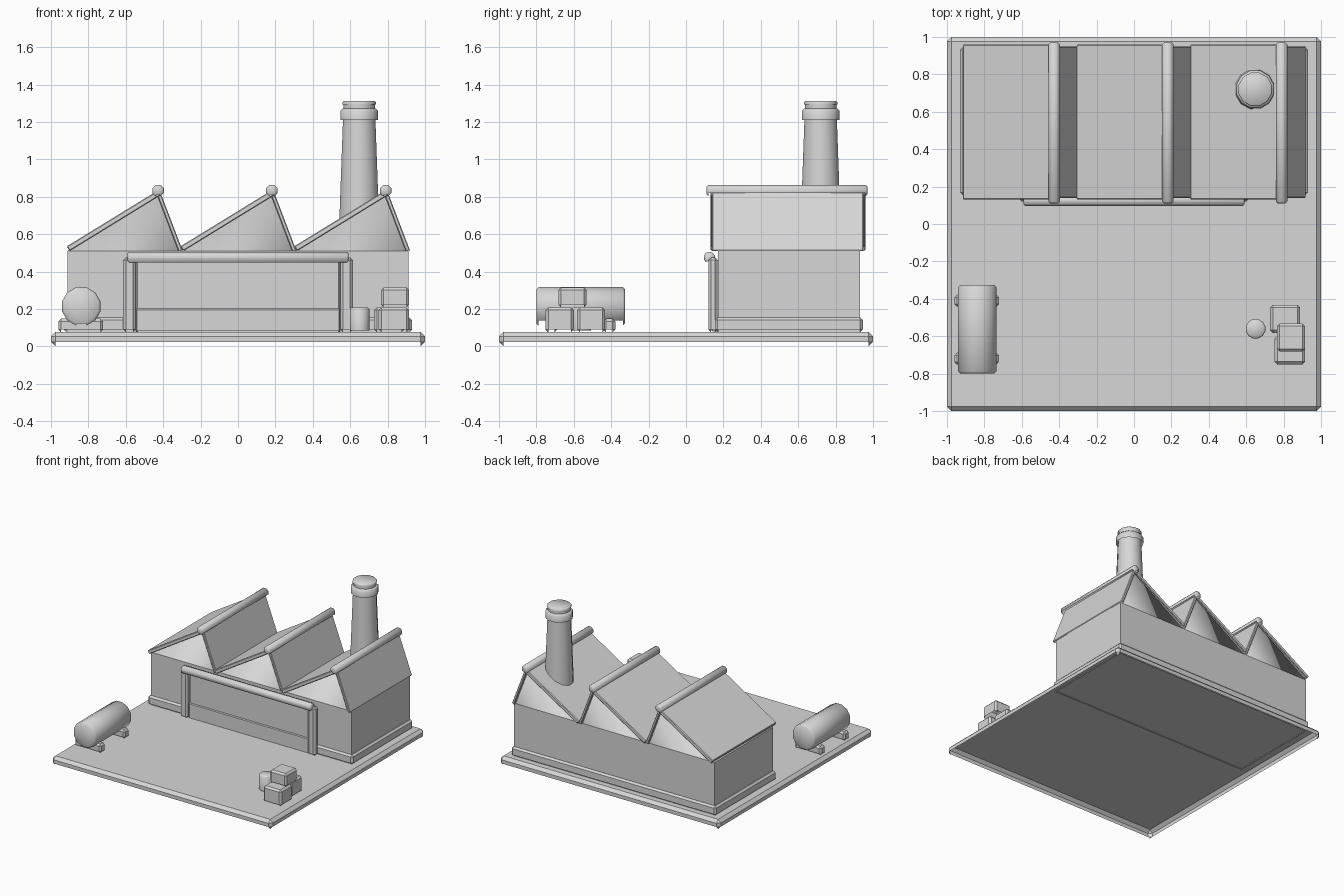
import bpy, bmesh
from math import pi, radians, hypot
from mathutils import Matrix

if "Cube" in bpy.data.objects:
    bpy.data.objects.remove(bpy.data.objects["Cube"], do_unlink=True)

grey = bpy.data.materials.new("plain grey")
grey.use_nodes = True
COLOUR = (0.68, 0.68, 0.68, 1)
grey.diffuse_color = COLOUR
grey.node_tree.nodes["Principled BSDF"].inputs["Base Color"].default_value = COLOUR


def finish(name, bm, bevel=0, smooth_angle=35):
    # chamfer the sharp edges, then leave the part open underneath
    bmesh.ops.recalc_face_normals(bm, faces=bm.faces)
    if bevel:
        sharp = [e for e in bm.edges if e.calc_face_angle(0) > radians(50)]
        bmesh.ops.bevel(bm, geom=sharp, offset=bevel, segments=1, affect="EDGES",
                        clamp_overlap=True)
    bm.normal_update()
    under = [f for f in bm.faces if f.normal.z < -0.65]
    bmesh.ops.delete(bm, geom=under, context="FACES")
    mesh = bpy.data.meshes.new(name)
    bm.to_mesh(mesh)
    bm.free()
    mesh.materials.append(grey)
    obj = bpy.data.objects.new(name, mesh)
    bpy.context.collection.objects.link(obj)
    bpy.ops.object.select_all(action="DESELECT")
    obj.select_set(True)
    bpy.context.view_layer.objects.active = obj
    bpy.ops.object.shade_smooth_by_angle(angle=radians(smooth_angle))


def box(name, x, y, z, bevel=0.014):
    bm = bmesh.new()
    bmesh.ops.create_cube(bm, size=1)
    for v in bm.verts:
        for i, (lo, hi) in enumerate((x, y, z)):
            v.co[i] = lo if v.co[i] < 0 else hi
    finish(name, bm, bevel)


def cylinder(name, centre, radius, length, axis="Z", sides=12, bevel=0.008, top=None):
    bm = bmesh.new()
    bmesh.ops.create_cone(bm, cap_ends=True, segments=sides, radius1=radius,
                          radius2=radius if top is None else top, depth=length)
    turn = {"Z": Matrix(), "X": Matrix.Rotation(pi / 2, 4, "Y"),
            "Y": Matrix.Rotation(pi / 2, 4, "X")}[axis]
    spin = Matrix.Rotation(pi / sides, 4, "Z")
    bmesh.ops.transform(bm, matrix=Matrix.Translation(centre) @ turn @ spin, verts=bm.verts)
    finish(name, bm, bevel, 46)


def prism(name, profile, y0, y1, bevel=0, smooth_angle=35):
    bm = bmesh.new()
    face = bm.faces.new([bm.verts.new((x, y0, z)) for x, z in profile])
    new = bmesh.ops.extrude_face_region(bm, geom=[face])["geom"]
    bmesh.ops.translate(bm, vec=(0, y1 - y0, 0),
                        verts=[g for g in new if isinstance(g, bmesh.types.BMVert)])
    # the extrusion drops its source face, so close the front again
    bmesh.ops.holes_fill(bm, edges=[e for e in bm.edges if e.is_boundary])
    finish(name, bm, bevel, smooth_angle)


def roof_panel(name, a, b, thick, y0, y1):
    # slab whose upper face runs from a to b
    dx, dz = b[0] - a[0], b[1] - a[1]
    n = hypot(dx, dz)
    ox, oz = dz / n * thick, -dx / n * thick
    prism(name, [a, b, (b[0] + ox, b[1] + oz), (a[0] + ox, a[1] + oz)], y0, y1, 0.005)


# ground slab
box("ground_slab", (-1, 1), (-1, 1), (0, 0.078), 0.024)

# main hall
box("hall_walls", (-0.912, 0.912), (0.17, 0.93), (0.07, 0.51), 0)
box("hall_plinth", (-0.93, 0.93), (0.155, 0.945), (0.076, 0.155))

# sawtooth roof
PITCH = 0.608
for i in range(3):
    left = -0.912 + i * PITCH
    right, ridge = left + PITCH, left + 0.485
    prism("roof_gable", [(left, 0.51), (right, 0.51), (ridge, 0.82)], 0.17, 0.93, 0, 180)
    roof_panel("long_roof_panel", (left - 0.004, 0.535), (ridge, 0.835), 0.03, 0.13, 0.96)
    roof_panel("steep_roof_panel", (ridge + 0.01, 0.83), (right + 0.008, 0.512), 0.022, 0.14, 0.95)
    cylinder("ridge_cap", (ridge, 0.54, 0.833), 0.033, 0.86, "Y", 8, 0.01)

# front loading door with its frame
box("door_panel", (-0.545, 0.545), (0.145, 0.175), (0.076, 0.46), 0.008)
box("door_lower_band", (-0.545, 0.545), (0.137, 0.17), (0.076, 0.202), 0.006)
for s in (-1, 1):
    box("door_post", sorted((s * 0.547, s * 0.614)), (0.12, 0.17), (0.076, 0.475))
cylinder("door_beam", (0, 0.125, 0.475), 0.031, 1.18, "X", 10)

# chimney
CX, CY = 0.648, 0.72
cylinder("chimney_stack", (CX, CY, 0.9), 0.115, 0.72, bevel=0, top=0.088)
cylinder("chimney_collar", (CX, CY, 1.235), 0.104, 0.074, bevel=0.012)
cylinder("chimney_neck", (CX, CY, 1.28), 0.087, 0.05, bevel=0)
cylinder("chimney_rim", (CX, CY, 1.3), 0.092, 0.024, bevel=0.006)

# storage tank on two feet
cylinder("tank", (-0.838, -0.563, 0.214), 0.106, 0.475, "Y", 12, 0.012)
for y in (-0.72, -0.41):
    box("tank_foot", (-0.96, -0.722), (y - 0.032, y + 0.032), (0.076, 0.148))

# barrel and crates
cylinder("barrel", (0.65, -0.56, 0.142), 0.054, 0.132, bevel=0.008)
box("back_crate", (0.728, 0.888), (-0.582, -0.432), (0.076, 0.208))
box("front_crate", (0.752, 0.914), (-0.75, -0.6), (0.076, 0.208))
box("top_crate", (0.765, 0.914), (-0.682, -0.532), (0.208, 0.316))
